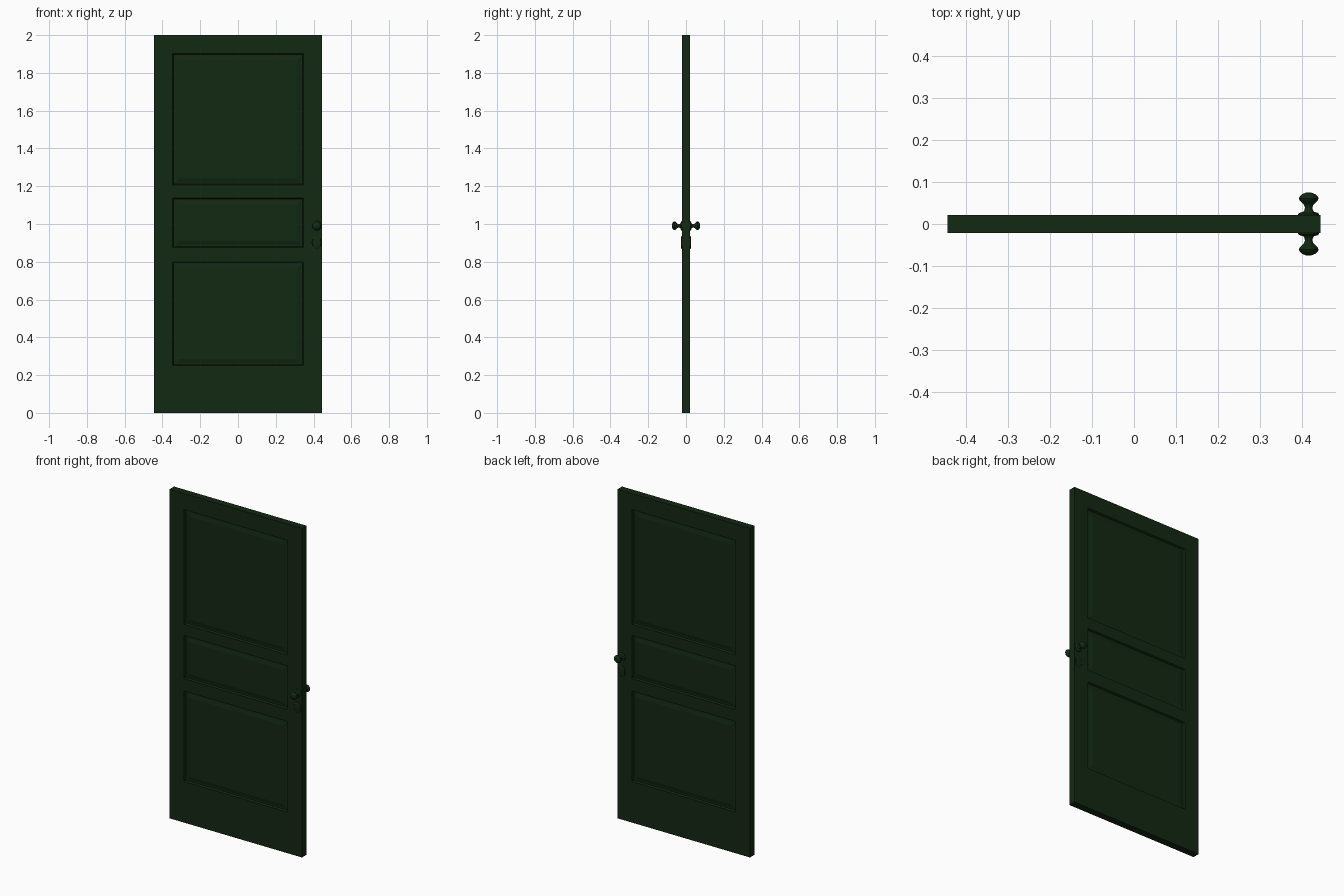
import bpy, bmesh, math
from mathutils import Matrix, Vector

if "Cube" in bpy.data.objects:
    bpy.data.objects.remove(bpy.data.objects["Cube"])

green = bpy.data.materials.new("dark green paint")
green.diffuse_color = (0.006, 0.021, 0.006, 1)
green.use_nodes = True
green.node_tree.nodes["Principled BSDF"].inputs["Base Color"].default_value = green.diffuse_color

W, T = 0.445, 0.0215          # half width, half thickness
PX = 0.347                    # panel half width
PANELS = [(0.25, 0.80), (0.875, 1.138), (1.206, 1.902)]
KX = 0.417                    # knob axis


def finish(name, bm, smooth=None):
    bmesh.ops.recalc_face_normals(bm, faces=bm.faces)
    me = bpy.data.meshes.new(name)
    bm.to_mesh(me)
    bm.free()
    me.materials.append(green)
    ob = bpy.data.objects.new(name, me)
    bpy.context.collection.objects.link(ob)
    if smooth:
        bpy.ops.object.select_all(action='DESELECT')
        ob.select_set(True)
        bpy.context.view_layer.objects.active = ob
        bpy.ops.object.shade_smooth_by_angle(angle=math.radians(smooth))
    return ob


# Door leaf: box sliced at the panel edges, panels sunk with raised fields
bm = bmesh.new()
bmesh.ops.create_cube(bm, size=1, matrix=Matrix.Translation((0, 0, 1)) @ Matrix.Diagonal((2 * W, 2 * T, 2, 1)))
cuts = [((x, 0, 0), (1, 0, 0)) for x in (-PX, PX)]
cuts += [((0, 0, z), (0, 0, 1)) for p in PANELS for z in p]
for co, no in cuts:
    bmesh.ops.bisect_plane(bm, geom=bm.verts[:] + bm.edges[:] + bm.faces[:], plane_co=co, plane_no=no)
bm.normal_update()
panels = []
for f in bm.faces:
    c = f.calc_center_median()
    if abs(f.normal.y) > 0.9 and abs(c.x) < 0.1 and any(a < c.z < b for a, b in PANELS):
        panels.append(f)
for thick, depth in ((0.005, -0.010), (0.008, 0), (0.022, 0.005)):
    bmesh.ops.inset_individual(bm, faces=panels, thickness=thick, depth=depth, use_even_offset=True)
    bm.normal_update()
finish("door_leaf", bm)


# Turned part around the y axis; profile is (radius, distance from centre plane)
def turned(name, profile, z, side, squash=1.0):
    bm = bmesh.new()
    vs = [bm.verts.new((r, d, 0)) for r, d in profile]
    es = [bm.edges.new(p) for p in zip(vs, vs[1:])]
    bmesh.ops.spin(bm, geom=vs + es, cent=(0, 0, 0), axis=(0, 1, 0), angle=math.tau, steps=32)
    bmesh.ops.remove_doubles(bm, verts=bm.verts, dist=1e-5)
    for v in bm.verts:
        v.co = Vector((KX + v.co.x, side * v.co.y, z + v.co.z * squash))
    return finish(name, bm, 35)


KNOB = [(0, 0.018), (0.025, 0.018), (0.025, 0.024), (0.021, 0.027), (0.013, 0.029),
        (0.010, 0.033), (0.009, 0.040), (0.011, 0.046), (0.017, 0.052), (0.022, 0.057),
        (0.0235, 0.061), (0.022, 0.065), (0.016, 0.071), (0.008, 0.0745), (0, 0.0755)]
PLATE = [(0, 0.018), (0.0245, 0.018), (0.0245, 0.0235), (0.022, 0.0255), (0, 0.0255)]
for side, label in ((-1, "front"), (1, "back")):
    turned(label + "_knob", KNOB, 0.99, side)
    turned(label + "_keyhole_cover", PLATE, 0.902, side, 1.4)
